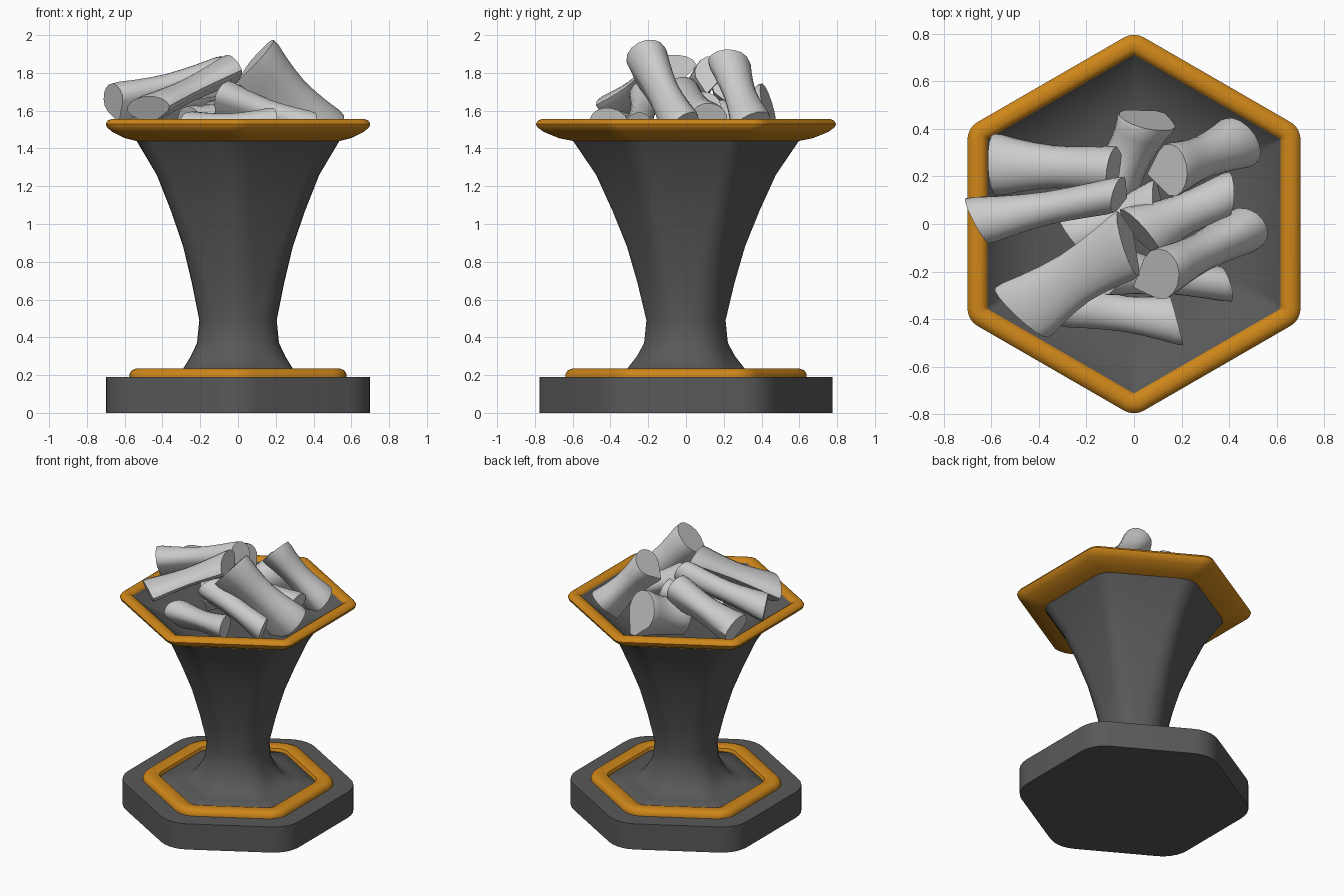
import bpy, bmesh, math, random
from mathutils import Vector

if "Cube" in bpy.data.objects:
    bpy.data.objects.remove(bpy.data.objects["Cube"])

random.seed(4)


def material(name, color):
    m = bpy.data.materials.new(name)
    m.diffuse_color = color
    m.use_nodes = True
    m.node_tree.nodes["Principled BSDF"].inputs["Base Color"].default_value = m.diffuse_color
    return m


DARK = material("dark_stone", (0.1, 0.1, 0.1, 1))
GOLD = material("gold_trim", (0.62, 0.24, 0.01, 1))


def loft(name, rings, closed=False, mat=None, angle=40):
    """Skin rings of points; cap the ends, or join last to first if closed."""
    bm = bmesh.new()
    vs = [[bm.verts.new(p) for p in ring] for ring in rings]
    n = len(vs[0])
    pairs = list(zip(vs, vs[1:])) + ([(vs[-1], vs[0])] if closed else [])
    for a, b in pairs:
        for i in range(n):
            j = (i + 1) % n
            bm.faces.new((a[i], a[j], b[j], b[i]))
    if not closed:
        bm.faces.new(vs[0][::-1])
        bm.faces.new(vs[-1])
    bmesh.ops.recalc_face_normals(bm, faces=bm.faces)
    me = bpy.data.meshes.new(name)
    bm.to_mesh(me)
    bm.free()
    ob = bpy.data.objects.new(name, me)
    bpy.context.collection.objects.link(ob)
    if mat:
        me.materials.append(mat)
    bpy.ops.object.select_all(action='DESELECT')
    ob.select_set(True)
    bpy.context.view_layer.objects.active = ob
    bpy.ops.object.shade_smooth_by_angle(angle=math.radians(angle))
    return ob


def hexagon(apothem, fillet, z, seg=5):
    """Rounded hexagon with corners on the y axis."""
    pts = []
    d = (apothem - fillet) / math.cos(math.pi / 6)
    for k in range(6):
        c = math.radians(90 + 60 * k)
        for s in range(seg + 1):
            t = c + math.radians(-30 + 60 * s / seg)
            pts.append((d * math.cos(c) + fillet * math.cos(t),
                        d * math.sin(c) + fillet * math.sin(t), z))
    return pts


def hex_loft(name, profile, **kw):
    return loft(name, [hexagon(*p) for p in profile], **kw)


# plinth
hex_loft("base", [(0.70, 0.21, 0), (0.70, 0.21, 0.19)], mat=DARK)

# gold ring lying on the plinth
hex_loft("base_ring", [
    (0.575, 0.155, 0.18), (0.575, 0.155, 0.205), (0.563, 0.15, 0.225),
    (0.54, 0.14, 0.235), (0.495, 0.10, 0.235), (0.47, 0.09, 0.225),
    (0.46, 0.08, 0.205), (0.46, 0.08, 0.18)], closed=True, mat=GOLD)

# flared pedestal: round at the waist, hexagonal at the top
hex_loft("pedestal", [
    (0.48, 0.09, 0.18), (0.46, 0.09, 0.205), (0.36, 0.12, 0.217),
    (0.29, 0.15, 0.235), (0.25, 0.18, 0.30), (0.217, 0.18, 0.37),
    (0.205, 0.17, 0.49), (0.245, 0.16, 0.69), (0.29, 0.14, 0.88),
    (0.355, 0.13, 1.07), (0.43, 0.13, 1.26), (0.54, 0.14, 1.445),
    (0.55, 0.12, 1.46), (0.61, 0.04, 1.52), (0.618, 0.012, 1.535),
    (0.60, 0.02, 1.515), (0.52, 0.05, 1.45), (0.42, 0.05, 1.41),
    (0.25, 0.05, 1.39)], mat=DARK, angle=60)

# gold rim
hex_loft("rim", [
    (0.54, 0.14, 1.44), (0.60, 0.12, 1.455), (0.665, 0.10, 1.487),
    (0.695, 0.09, 1.513), (0.70, 0.085, 1.53), (0.69, 0.08, 1.547),
    (0.67, 0.06, 1.556), (0.64, 0.03, 1.556), (0.622, 0.015, 1.545),
    (0.615, 0.01, 1.53), (0.60, 0.02, 1.51)], closed=True, mat=GOLD)


def log(name, p0, p1, width0, width1, height, roll=0, tip=0.0):
    """Split log: rounded top, wedge below, pinched in the middle."""
    p0, p1 = Vector(p0), Vector(p1)
    axis = (p1 - p0).normalized()
    side = axis.cross(Vector((0, 0, 1))).normalized()
    up = side.cross(axis)
    r = math.radians(roll)
    u = side * math.cos(r) + up * math.sin(r)
    v = up * math.cos(r) - side * math.sin(r)
    section = [(math.cos(math.pi * i / 8), 0.15 + 0.85 * math.sin(math.pi * i / 8))
               for i in range(9)]
    section += [(-0.85, -0.2), (tip, -1.0), (0.85, -0.2)]
    tilt = random.uniform(-0.05, 0.05)
    rings = []
    for t in (0, 0.06, 0.2, 0.35, 0.5, 0.65, 0.8, 0.94, 1):
        w = (width0 * (1 - t) + width1 * t) / 2
        pinch = 0.76 + 0.24 * abs(2 * t - 1) ** 1.6
        if t in (0, 1):
            pinch = 0.95
        c = p0.lerp(p1, t)
        rings.append([c + u * a * w * pinch + v * b * height / 2 * pinch
                      + axis * tilt * a * (2 * t - 1) for a, b in section])
    return loft(name, rings, angle=38)


# heap of split logs
LOGS = [
    ("log_front_left", (-0.47, -0.37, 1.60), (-0.02, -0.08, 1.82), 0.31, 0.29, 0.17, 0),
    ("log_left", (-0.655, 0.01, 1.64), (-0.06, 0.12, 1.79), 0.22, 0.15, 0.22, 12),
    ("log_back_left", (-0.58, 0.25, 1.56), (-0.08, 0.23, 1.72), 0.27, 0.20, 0.24, 0),
    ("log_back", (-0.10, 0.15, 1.48), (0.06, 0.445, 1.57), 0.26, 0.25, 0.38, 0),
    ("log_back_right", (0.43, 0.34, 1.51), (0.14, 0.22, 1.84), 0.24, 0.23, 0.25, 0),
    ("log_peak", (0.45, -0.03, 1.48), (0.09, -0.22, 1.865), 0.21, 0.22, 0.32, 0),
    ("log_right", (0.02, -0.04, 1.68), (0.39, 0.12, 1.54), 0.26, 0.19, 0.22, 0),
    ("log_front", (-0.25, -0.35, 1.50), (0.18, -0.41, 1.52), 0.19, 0.21, 0.20, 10),
    ("log_front_right", (-0.08, -0.20, 1.67), (0.38, -0.25, 1.50), 0.21, 0.15, 0.20, -8),
    ("log_centre", (-0.25, -0.05, 1.52), (0.10, 0.08, 1.60), 0.22, 0.22, 0.22, 0),
]
for spec in LOGS:
    log(*spec, tip=random.uniform(-0.4, 0.4))
